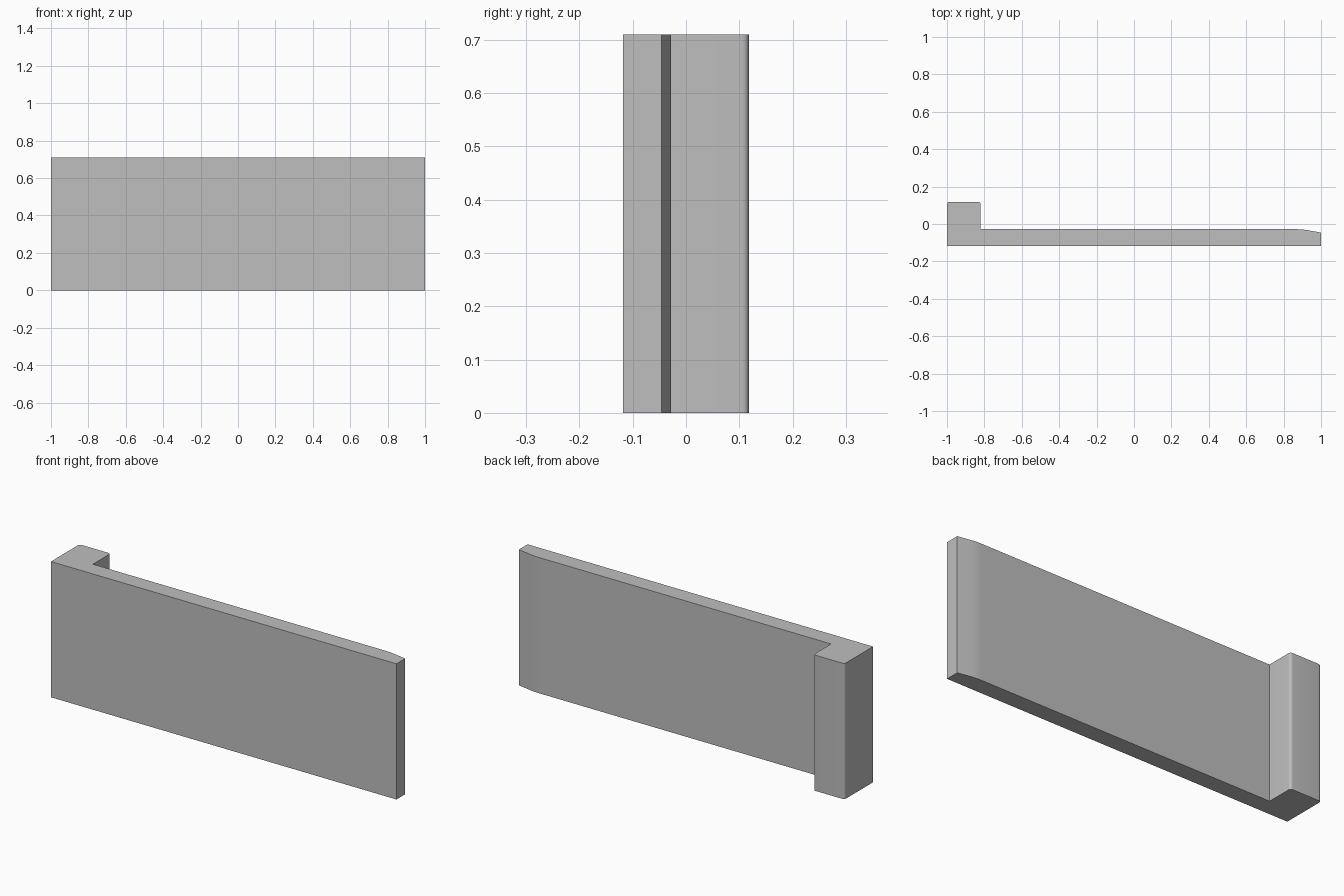
import bpy
import bmesh
import math
from mathutils import Vector

cube = bpy.data.objects.get("Cube")
if cube:
    bpy.data.objects.remove(cube, do_unlink=True)

HEIGHT = 0.71

grey = bpy.data.materials.new("plain_grey")
grey.use_nodes = True
colour = (0.52, 0.52, 0.52, 1)
grey.diffuse_color = colour
grey.node_tree.nodes["Principled BSDF"].inputs["Base Color"].default_value = colour


def rounded_outline(corners, steps=6):
    """Replace each corner that has a cut length by a smooth curve."""
    outline = []
    for i, (x, y, cut) in enumerate(corners):
        point = Vector((x, y))
        if not cut:
            outline.append(point)
            continue
        before = Vector(corners[i - 1][:2])
        after = Vector(corners[(i + 1) % len(corners)][:2])
        a = point + (before - point).normalized() * cut
        b = point + (after - point).normalized() * cut
        for k in range(steps + 1):
            t = k / steps
            outline.append(a * (1 - t) ** 2 + point * 2 * t * (1 - t) + b * t ** 2)
    return outline


# Plan outline: x, y, rounding length
corners = [
    (-1, -0.118, 0), (1, -0.118, 0),        # flat front
    (1, -0.046, 0), (0.9, -0.028, 0.03),    # tapered tip
    (-0.82, -0.028, 0),                     # inner corner
    (-0.82, 0.118, 0.015), (-1, 0.118, 0.015),  # rounded end block
]

# Extrude the outline into the upright panel with its end block
bm = bmesh.new()
base = bm.faces.new([bm.verts.new((p.x, p.y, 0)) for p in rounded_outline(corners)])
top = bmesh.ops.extrude_face_region(bm, geom=[base], use_keep_orig=True)
bmesh.ops.translate(bm, vec=(0, 0, HEIGHT),
                    verts=[v for v in top["geom"] if isinstance(v, bmesh.types.BMVert)])
bmesh.ops.recalc_face_normals(bm, faces=bm.faces)
mesh = bpy.data.meshes.new("panel_with_end_block")
bm.to_mesh(mesh)
bm.free()
mesh.materials.append(grey)

panel = bpy.data.objects.new("panel_with_end_block", mesh)
bpy.context.collection.objects.link(panel)
bpy.ops.object.select_all(action="DESELECT")
panel.select_set(True)
bpy.context.view_layer.objects.active = panel
bpy.ops.object.shade_smooth_by_angle(angle=math.radians(30))
